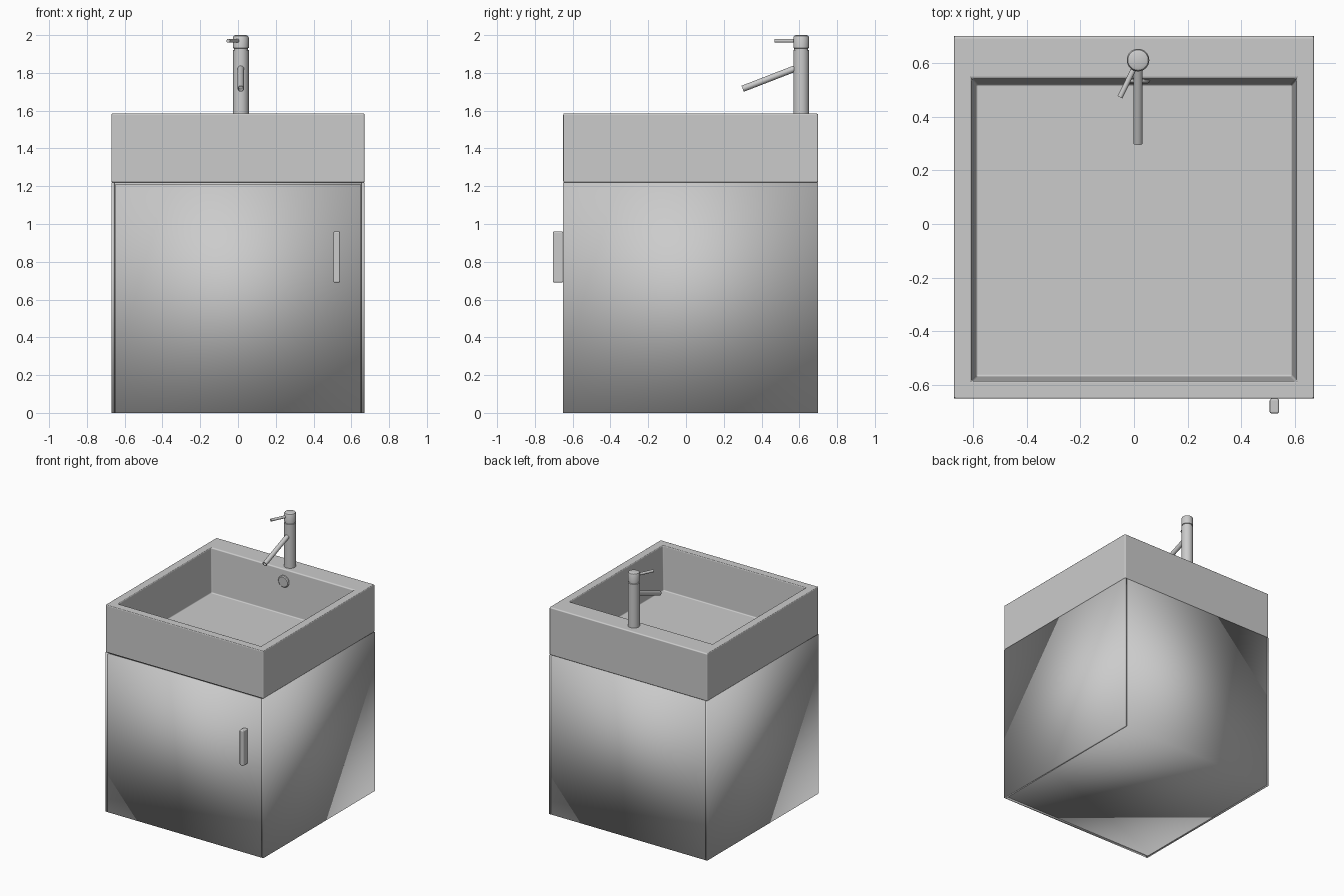
import bpy
import bmesh
import math
from mathutils import Vector, Matrix

cube = bpy.data.objects.get("Cube")
if cube:
    bpy.data.objects.remove(cube, do_unlink=True)

# Single neutral grey
grey = bpy.data.materials.new("neutral_grey")
grey.use_nodes = True
grey.diffuse_color = (0.6, 0.6, 0.6, 1)
grey.node_tree.nodes["Principled BSDF"].inputs["Base Color"].default_value = (0.6, 0.6, 0.6, 1)


def finish(name, bm):
    bmesh.ops.recalc_face_normals(bm, faces=bm.faces)
    mesh = bpy.data.meshes.new(name)
    bm.to_mesh(mesh)
    bm.free()
    mesh.materials.append(grey)
    mesh.shade_smooth()
    obj = bpy.data.objects.new(name, mesh)
    bpy.context.collection.objects.link(obj)
    return obj


def add_bevel(obj, width, segments=3):
    mod = obj.modifiers.new("soft_edges", 'BEVEL')
    mod.width = width
    mod.segments = segments
    mod.harden_normals = True


def box(name, low, high):
    """Smooth-shaded box between two opposite corners."""
    low, high = Vector(low), Vector(high)
    bm = bmesh.new()
    bmesh.ops.create_cube(bm, size=1)
    bmesh.ops.scale(bm, vec=high - low, verts=bm.verts)
    bmesh.ops.translate(bm, vec=(low + high) / 2, verts=bm.verts)
    return finish(name, bm)


def lathe(name, profile, start, direction, sides=32):
    """Spin (radius, height) points about an axis from start."""
    bm = bmesh.new()
    verts = [bm.verts.new((r, 0, h)) for r, h in profile]
    edges = [bm.edges.new(pair) for pair in zip(verts, verts[1:])]
    bmesh.ops.spin(bm, geom=verts + edges, cent=(0, 0, 0), axis=(0, 0, 1),
                   angle=math.tau, steps=sides)
    bmesh.ops.remove_doubles(bm, verts=bm.verts, dist=0.0001)
    turn = Vector(direction).to_track_quat('Z', 'Y').to_matrix().to_4x4()
    bm.transform(Matrix.Translation(start) @ turn)
    obj = finish(name, bm)
    bpy.ops.object.select_all(action='DESELECT')
    obj.select_set(True)
    bpy.context.view_layer.objects.active = obj
    bpy.ops.object.shade_smooth_by_angle(angle=math.radians(35))
    return obj


def rod(name, start, end, radius, bore=0):
    """Round bar between two points, with an optional recessed end."""
    start, end = Vector(start), Vector(end)
    length = (end - start).length
    profile = [(0, 0), (radius, 0), (radius, length)]
    if bore:
        profile += [(bore, length), (bore, length - 0.03), (0, length - 0.03)]
    else:
        profile += [(0, length)]
    return lathe(name, profile, start, end - start, 24)


# Cabinet: carcass, side panels and door
WIDE, FRONT, BACK = 0.67, -0.65, 0.70
box("cabinet_carcass", (-0.654, -0.625, 0), (0.654, BACK, 1.22))
for side, sign in (("left", 1), ("right", -1)):
    a, b = sorted((sign * 0.655, sign * WIDE))
    box(side + "_side_panel", (a, FRONT, 0), (b, BACK, 1.22))
box("door", (-0.651, FRONT, 0), (0.651, -0.627, 1.21))

# Door handle
handle = box("door_handle", (0.505, -0.705, 0.69), (0.54, FRONT, 0.96))
add_bevel(handle, 0.007)

# Basin: rectangular rings from the outer base over the rim to the floor
bm = bmesh.new()
rings = []
for half, y0, y1, z in ((WIDE, FRONT, BACK, 1.22), (WIDE, FRONT, BACK, 1.585),
                        (0.605, -0.585, 0.54, 1.585), (0.588, -0.568, 0.52, 1.25)):
    rings.append([bm.verts.new((x, y, z)) for x, y in
                  ((-half, y0), (half, y0), (half, y1), (-half, y1))])
for low, high in zip(rings, rings[1:]):
    for i in range(4):
        j = (i + 1) % 4
        bm.faces.new((low[i], low[j], high[j], high[i]))
bm.faces.new(rings[0])
bm.faces.new(rings[-1])
add_bevel(finish("basin", bm), 0.008)

# Overflow cover on the back wall
CX, CY = 0.015, 0.61
lathe("overflow_cover", [(0, 0), (0.045, 0), (0.045, 0.016), (0.038, 0.022), (0, 0.022)],
      (CX, 0.546, 1.495), (0, -1, -0.06))

# Tap body with a narrow groove under the rounded cap
R = 0.042
lathe("tap_body", [(0, 1.58), (R, 1.58), (R, 1.92), (R - 0.005, 1.922), (R - 0.005, 1.93),
                   (R, 1.932), (R, 1.988), (R - 0.004, 1.996), (R - 0.013, 2.0), (0, 2.0)],
      (CX, CY, 0), (0, 0, 1))

# Spout and lever
rod("tap_spout", (CX, 0.60, 1.832), (CX, 0.30, 1.716), 0.017, bore=0.013)
rod("tap_lever", (CX, CY, 1.97), (-0.052, 0.472, 1.97), 0.01)
